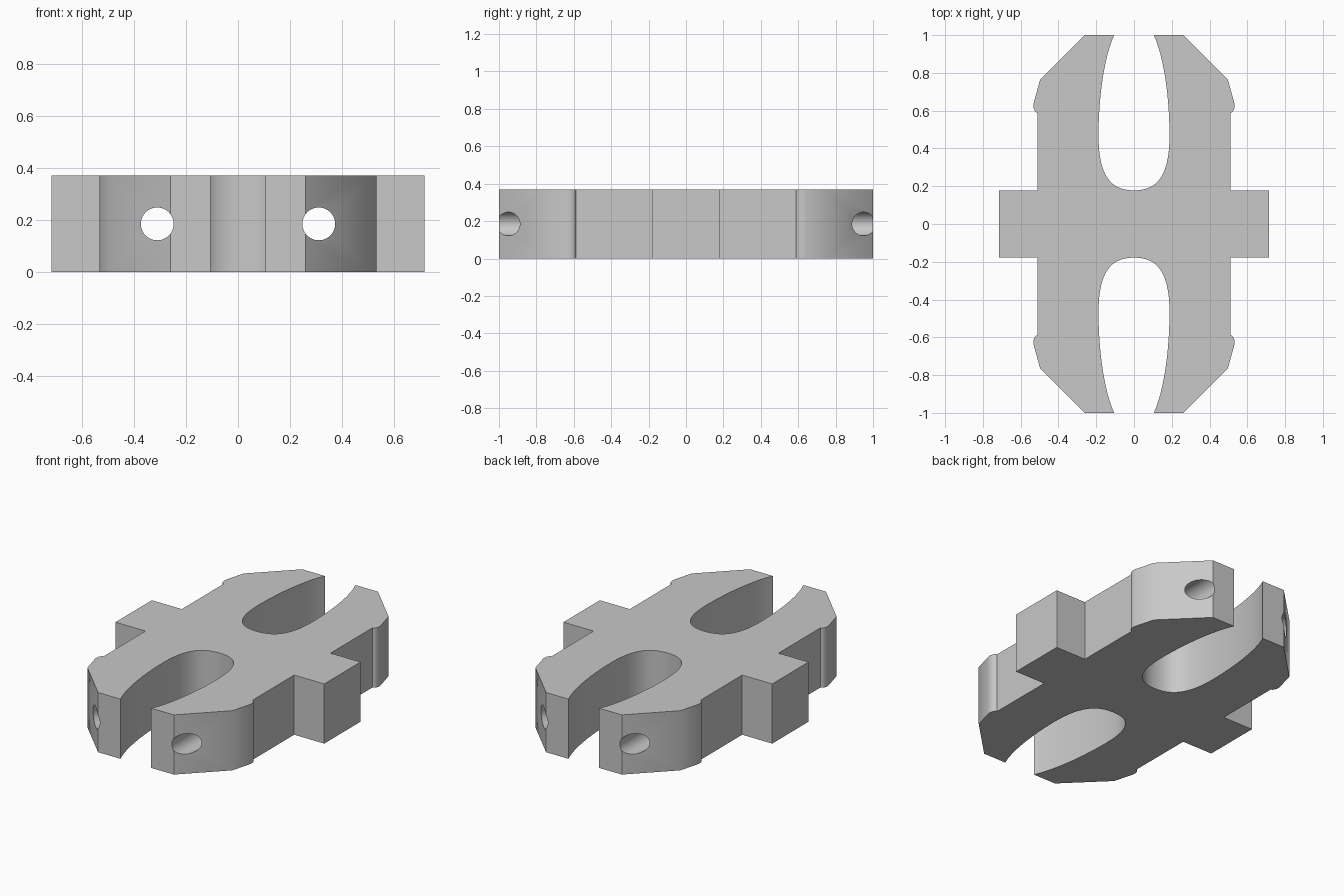
import bpy
import bmesh
import math
from mathutils import Vector
from mathutils.geometry import interpolate_bezier

HEIGHT = 0.37
HOLE_X, HOLE_RADIUS = 0.31, 0.063

if "Cube" in bpy.data.objects:
    bpy.data.objects.remove(bpy.data.objects["Cube"])


def bezier(points, steps):
    return [p.to_2d() for p in interpolate_bezier(*[Vector((x, y, 0)) for x, y in points], steps)]


# Quarter outline: slot wall, clip nose with rounded barb, straight arm, side tab
slot = bezier([(0, 0.178), (0.12, 0.178), (0.188, 0.25), (0.188, 0.47)], 16)
slot += bezier([(0.188, 0.47), (0.188, 0.66), (0.16, 0.88), (0.105, 1.0)], 14)[1:]
nose = [Vector(p) for p in [(0.26, 1.0), (0.497, 0.765)]]
barb = bezier([(0.53, 0.645), (0.537, 0.62), (0.528, 0.59), (0.51, 0.588)], 8)
tab = [Vector(p) for p in [(0.51, 0.178), (0.716, 0.178)]]
quarter = slot + nose + barb + tab

# Mirror the quarter into the full outline
right = quarter + [Vector((p.x, -p.y)) for p in reversed(quarter)]
outline = right + [Vector((-p.x, p.y)) for p in reversed(right[1:-1])]

# Extrude the outline into the clip body
bm = bmesh.new()
base = bm.faces.new([bm.verts.new((p.x, p.y, 0)) for p in outline])
extruded = bmesh.ops.extrude_face_region(bm, geom=[base], use_keep_orig=True)
top_verts = [v for v in extruded["geom"] if isinstance(v, bmesh.types.BMVert)]
bmesh.ops.translate(bm, vec=(0, 0, HEIGHT), verts=top_verts)
bmesh.ops.recalc_face_normals(bm, faces=bm.faces)
mesh = bpy.data.meshes.new("clip_body")
bm.to_mesh(mesh)
bm.free()
body = bpy.data.objects.new("clip_body", mesh)
bpy.context.collection.objects.link(body)

# Plain grey material
grey = bpy.data.materials.new("grey_plastic")
grey.use_nodes = True
grey.diffuse_color = (0.58, 0.58, 0.58, 1)
grey.node_tree.nodes["Principled BSDF"].inputs["Base Color"].default_value = grey.diffuse_color
mesh.materials.append(grey)

# Drill a lengthwise hole through each arm
for side in (-1, 1):
    bpy.ops.mesh.primitive_cylinder_add(
        vertices=48, radius=HOLE_RADIUS, depth=3,
        location=(side * HOLE_X, 0, HEIGHT / 2), rotation=(math.pi / 2, 0, 0))
    cutter = bpy.context.object
    cutter.name = "hole_cutter"
    cutter.hide_render = True
    cutter.data.materials.append(grey)
    drill = body.modifiers.new("drill", "BOOLEAN")
    drill.operation = "DIFFERENCE"
    drill.solver = "EXACT"
    drill.object = cutter
    bpy.ops.object.select_all(action="DESELECT")
    body.select_set(True)
    bpy.context.view_layer.objects.active = body
    bpy.ops.object.modifier_apply(modifier=drill.name)
    bpy.data.objects.remove(cutter)

# Smooth the curved walls, keep the corners crisp
bpy.ops.object.shade_smooth_by_angle(angle=math.radians(32))
